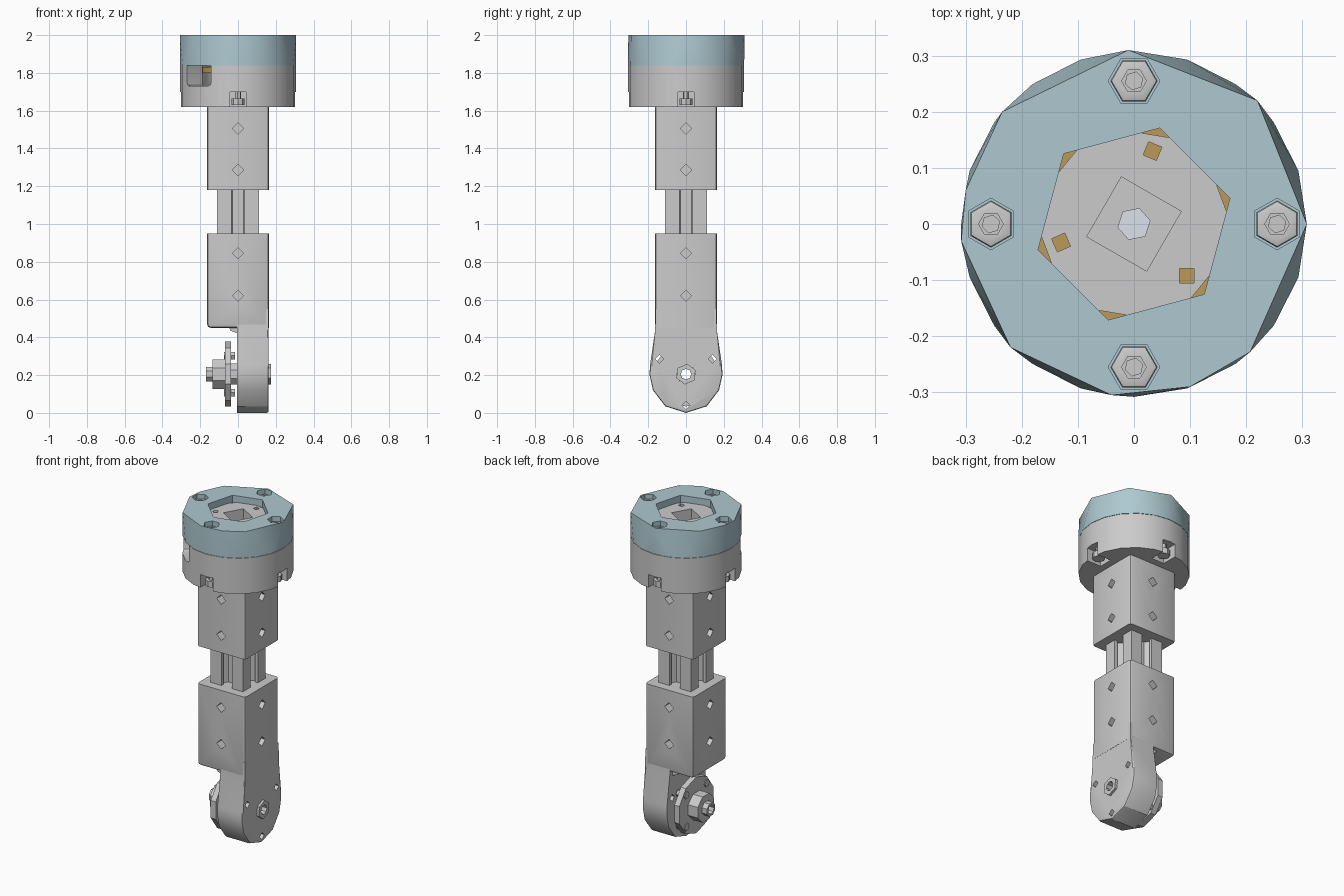
import bpy, bmesh, math
from math import pi, sin, cos

if "Cube" in bpy.data.objects:
    bpy.data.objects.remove(bpy.data.objects["Cube"])


def ngon(r, n, rot=0.0, c=(0, 0)):
    return [(c[0] + r * cos(rot + 2 * pi * i / n), c[1] + r * sin(rot + 2 * pi * i / n)) for i in range(n)]


def rect(x0, x1, y0, y1):
    return [(x0, y0), (x1, y0), (x1, y1), (x0, y1)]


def finish(name, bm, color=None):
    bmesh.ops.recalc_face_normals(bm, faces=bm.faces)
    me = bpy.data.meshes.new(name)
    bm.to_mesh(me)
    bm.free()
    ob = bpy.data.objects.new(name, me)
    bpy.context.collection.objects.link(ob)
    if color:
        m = bpy.data.materials.new(name + "_colour")
        m.diffuse_color = color
        m.use_nodes = True
        m.node_tree.nodes["Principled BSDF"].inputs["Base Color"].default_value = m.diffuse_color
        me.materials.append(m)
    return ob


def prism(name, pts, a, b, axis='z', color=None, bevel=None, width=0.02):
    """Extrude a 2D outline along an axis; x uses (y,z), y uses (x,z), z uses (x,y)."""
    place = {'x': lambda p, t: (t, p[0], p[1]),
             'y': lambda p, t: (p[0], t, p[1]),
             'z': lambda p, t: (p[0], p[1], t)}[axis]
    bm = bmesh.new()
    lo = [bm.verts.new(place(p, a)) for p in pts]
    hi = [bm.verts.new(place(p, b)) for p in pts]
    bm.faces.new(lo)
    bm.faces.new(hi)
    n = len(pts)
    for i in range(n):
        j = (i + 1) % n
        bm.faces.new((lo[i], lo[j], hi[j], hi[i]))
    bmesh.ops.recalc_face_normals(bm, faces=bm.faces)
    if bevel:
        edges = [e for e in bm.edges if bevel((e.verts[0].co + e.verts[1].co) / 2,
                                              (e.verts[1].co - e.verts[0].co).normalized())]
        bmesh.ops.bevel(bm, geom=edges, offset=width, segments=2, profile=0.5, affect='EDGES')
    return finish(name, bm, color)


def cut(ob, cutters):
    for c in cutters:
        m = ob.modifiers.new("cut", 'BOOLEAN')
        m.operation = 'DIFFERENCE'
        m.solver = 'EXACT'
        m.object = c
        bpy.context.view_layer.objects.active = ob
        bpy.ops.object.modifier_apply(modifier=m.name)
        bpy.data.objects.remove(c)


def side_holes(heights):
    """Diamond screw holes on all four tube faces."""
    out = []
    for z in heights:
        for s in (-1, 1):
            a, b = sorted((s * 0.115, s * 0.2))
            for ax in 'xy':
                out.append(prism("hole_cutter", ngon(0.03, 4, 0, (0, z)), a, b, ax))
    return out


BLUE = (0.42, 0.58, 0.63, 1)
BROWN = (0.5, 0.32, 0.1, 1)
PALE = (0.72, 0.75, 0.84, 1)
H = 0.163
BOLTS = [(0.255, 0), (0, 0.255), (-0.255, 0), (0, -0.255)]

# slotted inner rail
side = [(0.11, -0.11), (0.11, -0.035), (0.09, -0.035), (0.09, -0.06), (0.05, -0.03),
        (0.05, 0.03), (0.09, 0.06), (0.09, 0.035), (0.11, 0.035)]
rail = []
for k in range(4):
    c, s = round(cos(k * pi / 2)), round(sin(k * pi / 2))
    rail += [(c * x - s * y, s * x + c * y) for x, y in side]
prism("slotted_rail", rail, 0.5, 1.7)

# upper and lower square sleeves
upper = prism("upper_sleeve", rect(-H, H, -H, H), 1.18, 1.64, 'z', None,
              lambda m, d: abs(d.z) > 0.9, 0.015)
cut(upper, side_holes((1.285, 1.505)))
lower = prism("lower_sleeve", rect(-H, H, -H, H), 0.45, 0.95, 'z', None,
              lambda m, d: abs(d.z) > 0.9 or (m.z < 0.46 and m.x < 0.1), 0.018)
cut(lower, side_holes((0.62, 0.845)))

# joint plate under the lower sleeve
half = [(0.11, 0.035), (0.175, 0.12), (0.193, 0.2), (0.191, 0.25), (0.163, 0.44), (0.162, 0.55)]
outline = [(0, 0)] + half + [(-y, z) for y, z in reversed(half)]
plate = prism("joint_plate", outline, -0.005, 0.162, 'x', None,
              lambda m, d: abs(d.x) < 0.1 and m.z < 0.4 and m.x > 0.1, 0.01)
cut(plate, [prism("hole_cutter", ngon(0.022, 4, 0, p), -0.1, 0.3, 'x')
            for p in ((-0.14, 0.285), (0.14, 0.285), (0, 0.04))]
    + [prism("bore_cutter", ngon(0.05, 8, 0, (0, 0.205)), -0.1, 0.3, 'x')])
prism("plate_fillet", [(-0.05, 0.46), (-0.04, 0.435), (0.0, 0.42), (0.0, 0.46)], -0.14, 0.14, 'y')

# wheel flange, hub and hollow shaft around the joint axis
AX = (0, 0.205)


def ring_part(name, r, n, a, b, rot=0.0):
    ob = prism(name, ngon(r, n, rot, AX), a, b, 'x')
    cut(ob, [prism("bore_cutter", ngon(0.028, 8, 0, AX), -0.4, 0.4, 'x')])
    return ob


ring_part("joint_flange", 0.172, 10, -0.07, -0.036, pi / 2)
ring_part("joint_hub", 0.085, 8, -0.135, -0.06, pi / 8)
ring_part("joint_spacer", 0.06, 8, -0.045, 0.01, pi / 8)
ring_part("joint_shaft", 0.042, 8, -0.17, 0.172, pi / 8)
ring_part("joint_end_nut", 0.055, 6, 0.155, 0.176, 0.4)
for i, p in enumerate(ngon(0.138, 4, pi / 4, AX)):
    prism(f"flange_bolt_{i}", ngon(0.023, 6, 0, p), -0.075, -0.016, 'x')

# round housing, with inner cavity, bolt slots and a cable opening
housing = prism("housing", ngon(0.308, 20), 1.62, 1.838)
cutters = [prism("cavity_cutter", ngon(0.2, 16), 1.73, 1.9)]
for i in range(4):
    slot = prism("slot_cutter", rect(0.205, 0.35, -0.043, 0.043), 1.6, 1.70)
    slot.rotation_euler.z = i * pi / 2
    cutters.append(slot)
opening = prism("opening_cutter", rect(0.1, 0.4, -0.09, 0.09), 1.73, 1.9, 'z', None,
                lambda m, d: abs(d.x) > 0.9 and m.z < 1.8, 0.02)
opening.rotation_euler.z = math.radians(225)
cutters.append(opening)
bpy.context.view_layer.update()
cut(housing, cutters)

# blue cap: rough outline on top, rounder below
top = [(-0.01, 0.31), (0.22, 0.22), (0.308, 0), (0.207, -0.228), (0.1, -0.29), (-0.04, -0.305),
       (-0.22, -0.22), (-0.308, -0.03), (-0.3, 0.06), (-0.235, 0.2)]
bm = bmesh.new()
for z, pts in ((2.0, top), (1.84, ngon(0.308, 20))):
    for p in pts:
        bm.verts.new((p[0], p[1], z))
bmesh.ops.convex_hull(bm, input=bm.verts)
bmesh.ops.dissolve_limit(bm, angle_limit=0.01, verts=bm.verts, edges=bm.edges)
cap = finish("cap", bm, BLUE)
cutters = [prism("recess_cutter", ngon(0.177, 6, math.radians(15)), 1.80, 2.1)]
for i, p in enumerate(BOLTS):
    rot = 0 if p[0] == 0 else pi / 2
    cutters.append(prism("nut_cutter", ngon(0.046, 6, rot, p), 1.94, 2.1))
cut(cap, cutters)

# through bolts with nuts
for i, p in enumerate(BOLTS):
    rot = 0 if p[0] == 0 else pi / 2
    nut = prism(f"nut_{i}", ngon(0.042, 6, rot, p), 1.93, 1.975, 'z', None,
                lambda m, d: abs(d.z) < 0.1 and m.z > 1.96, 0.006)
    cut(nut, [prism("bore_cutter", ngon(0.022, 6, 0, p), 1.955, 2.1)])
    prism(f"bolt_{i}", ngon(0.017, 6, 0.3, p), 1.64, 1.965)
    prism(f"bolt_head_{i}", ngon(0.035, 8, 0, p), 1.63, 1.665)

# circuit disc and grey centre insert with screw holes and square socket
prism("circuit_disc", ngon(0.195, 16), 1.80, 1.83, 'z', BROWN)
insert = prism("centre_insert", ngon(0.168, 12, 0.1), 1.835, 1.96)
cut(insert, [prism("hole_cutter", ngon(0.018, 4, r, p), 1.8, 2.1)
             for p, r in (((0.033, 0.13), 0.4), ((-0.13, -0.033), 1.2), ((0.094, -0.092), pi / 4))]
    + [prism("socket_cutter", ngon(0.087, 4, math.radians(15)), 1.89, 2.1)])
prism("socket_core", ngon(0.03, 6, 0.2), 1.88, 1.9, 'z', PALE)

# smooth the rounded parts, keep edges sharp
bpy.ops.object.select_all(action='SELECT')
bpy.ops.object.shade_smooth_by_angle(angle=math.radians(25))
